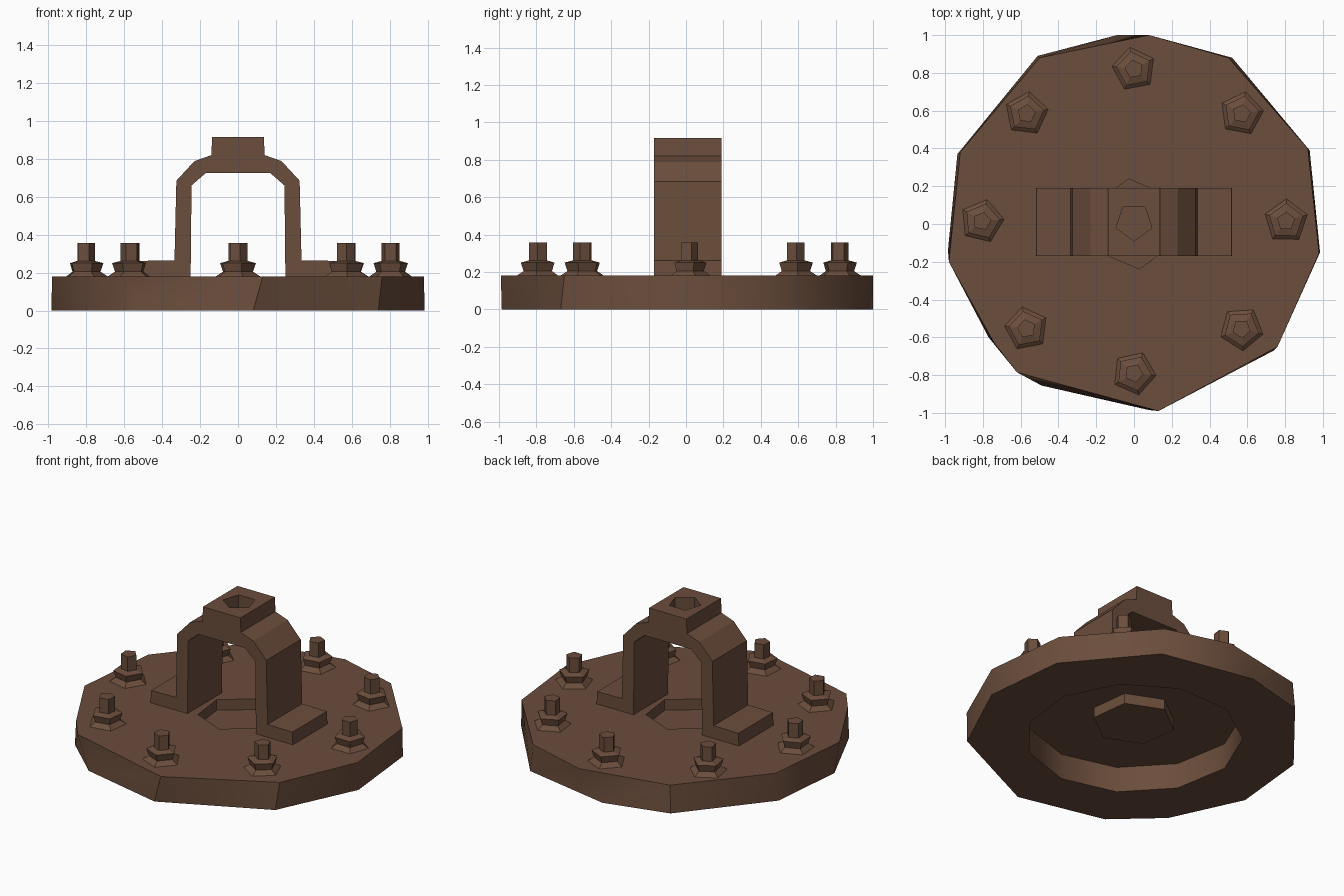
import bpy, bmesh, math, random

if "Cube" in bpy.data.objects:
    bpy.data.objects.remove(bpy.data.objects["Cube"])

random.seed(4)
brown = bpy.data.materials.new("rusty brown")
brown.diffuse_color = (0.147, 0.075, 0.045, 1)
brown.use_nodes = True
brown.node_tree.nodes["Principled BSDF"].inputs["Base Color"].default_value = brown.diffuse_color
DECK = 0.18


def finish(name, bm, smooth=35):
    """Turn a bmesh into a brown object."""
    bmesh.ops.recalc_face_normals(bm, faces=bm.faces)
    me = bpy.data.meshes.new(name)
    bm.to_mesh(me)
    bm.free()
    me.materials.append(brown)
    ob = bpy.data.objects.new(name, me)
    bpy.context.collection.objects.link(ob)
    if smooth:
        shade(ob, smooth)
    return ob


def activate(ob):
    bpy.ops.object.select_all(action='DESELECT')
    ob.select_set(True)
    bpy.context.view_layer.objects.active = ob


def shade(ob, angle):
    activate(ob)
    bpy.ops.object.shade_smooth_by_angle(angle=math.radians(angle))


def lathe(name, profile, sides, turn=0, at=(0, 0), smooth=0):
    """Closed solid of stacked polygon rings (radius, z)."""
    bm = bmesh.new()
    rings = []
    for r, z in profile:
        angs = [math.radians(turn) + i * math.tau / sides for i in range(sides)]
        rings.append([bm.verts.new((at[0] + r * math.cos(a), at[1] + r * math.sin(a), z)) for a in angs])
    for lo, hi in zip(rings, rings[1:]):
        for i in range(sides):
            j = (i + 1) % sides
            bm.faces.new((lo[i], lo[j], hi[j], hi[i]))
    bm.faces.new(rings[0][::-1])
    bm.faces.new(rings[-1])
    return finish(name, bm, smooth)


def boolean(ob, cutter, op='DIFFERENCE'):
    mod = ob.modifiers.new("bool", 'BOOLEAN')
    mod.operation, mod.object, mod.solver = op, cutter, 'EXACT'
    activate(ob)
    bpy.ops.object.modifier_apply(modifier=mod.name)
    bpy.data.objects.remove(cutter)


# Round base plate: hull of slightly different top and bottom outlines
top = [(0.13, -0.99), (0.76, -0.65), (0.98, -0.155), (0.92, 0.40), (0.50, 0.88), (0.08, 1.0),
       (-0.5, 0.88), (-0.92, 0.38), (-0.98, -0.2), (-0.74, -0.63), (-0.62, -0.785)]
bottom = [(0.08, -0.985), (0.74, -0.67), (0.985, -0.15), (0.93, 0.39), (0.52, 0.88), (-0.09, 1.0),
          (-0.51, 0.89), (-0.935, 0.37), (-0.985, -0.14), (-0.77, -0.6), (-0.49, -0.855)]
bm = bmesh.new()
for pts, z in ((top, DECK), (bottom, 0)):
    for x, y in pts:
        bm.verts.new((x, y, z))
res = bmesh.ops.convex_hull(bm, input=bm.verts[:])
extra = {v for v in res["geom_interior"] + res["geom_unused"] if isinstance(v, bmesh.types.BMVert)}
bmesh.ops.delete(bm, geom=list(extra), context='VERTS')
bmesh.ops.dissolve_limit(bm, angle_limit=0.01, verts=bm.verts[:], edges=bm.edges[:])
plate = finish("base_plate", bm, 0)

# Hollow underside, with a central cup pressed down from the deck
boolean(plate, lathe("recess_cutter", [(0.65, -0.1), (0.65, 0.168)], 11, 10))
boolean(plate, lathe("cup", [(0.25, 0.1), (0.25, 0.175)], 6, 97), 'UNION')
boolean(plate, lathe("cup_cutter", [(0.24, 0.11), (0.24, 0.3)], 6, 97))
shade(plate, 35)

# Arched bracket with feet and a raised cap
half = [(0.17, 0.725), (0.245, 0.66), (0.25, 0.17), (0.52, 0.17), (0.515, 0.262), (0.335, 0.265),
        (0.325, 0.685), (0.23, 0.788), (0.14, 0.82), (0.137, 0.915)]
outline = half + [(-x, z) for x, z in reversed(half)]
bm = bmesh.new()
face = bm.faces.new([bm.verts.new((x, -0.17, z)) for x, z in outline])
ext = bmesh.ops.extrude_face_region(bm, geom=[face])
bmesh.ops.translate(bm, vec=(0, 0.36, 0), verts=[v for v in ext["geom"] if isinstance(v, bmesh.types.BMVert)])
bracket = finish("arched_bracket", bm, 0)

# Five-sided socket in the cap
boolean(bracket, lathe("socket_cutter", [(0.1, 0.815), (0.1, 1.0)], 5, 54, (0, 0.01)))
shade(bracket, 25)

# Ring of eight studs, each with a flared washer and a nut
for i in range(8):
    a = i * math.tau / 8
    lathe(f"stud_{i + 1}",
          [(0.125, DECK - 0.005), (0.08, 0.205), (0.095, 0.25), (0.05, 0.262), (0.05, 0.357)],
          5, random.uniform(0, 72), (0.805 * math.cos(a), 0.015 + 0.805 * math.sin(a)))
